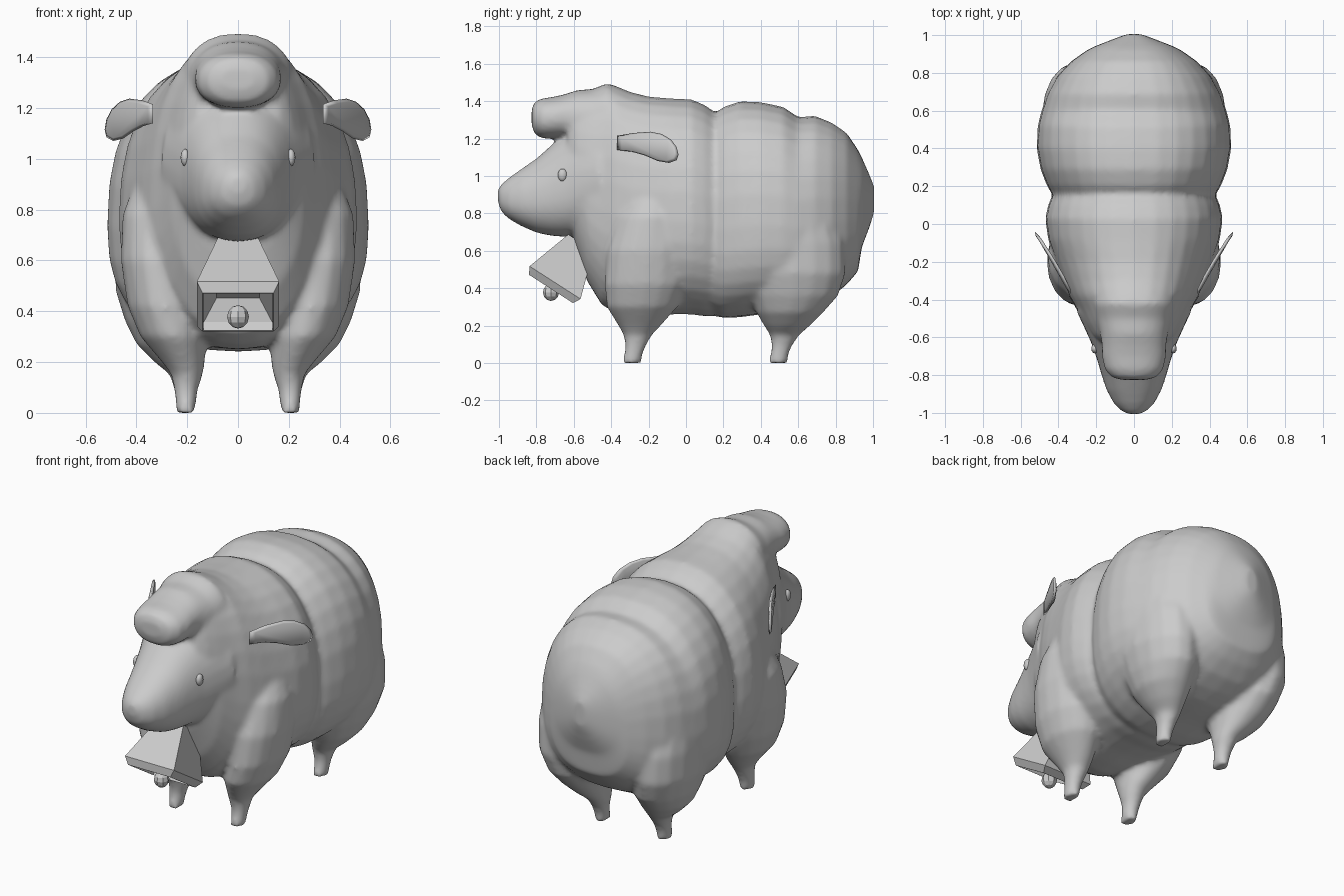
import bpy, bmesh, math
from mathutils import Vector

wool = bpy.data.materials.new("soft_grey")
wool.diffuse_color = (0.6, 0.6, 0.6, 1)


def finish(name, bm, smooth=True):
    bmesh.ops.recalc_face_normals(bm, faces=bm.faces)
    me = bpy.data.meshes.new(name)
    bm.to_mesh(me)
    bm.free()
    me.materials.append(wool)
    ob = bpy.data.objects.new(name, me)
    bpy.context.collection.objects.link(ob)
    for p in me.polygons:
        p.use_smooth = smooth
    return ob


def add_rings(bm, rings):
    """Bridge a list of equal point rings into one closed surface."""
    vs = [[bm.verts.new(p) for p in r] for r in rings]
    n = len(vs[0])
    for a, b in zip(vs, vs[1:]):
        for i in range(n):
            j = (i + 1) % n
            bm.faces.new((a[i], a[j], b[j], b[i]))
    bm.faces.new(vs[0])
    bm.faces.new(vs[-1])


def skin(name, rings, smooth=True):
    bm = bmesh.new()
    add_rings(bm, rings)
    return finish(name, bm, smooth)


def power(v, e):
    return math.copysign(abs(v) ** e, v)


def ring_y(y, zb, zt, hw, mid=0.45, top=0.9, low=0.9, n=32):
    """Egg shaped ring across the body at depth y; lower exponents are boxier."""
    zc = zb + mid * (zt - zb)
    pts = []
    for i in range(n):
        a = 2 * math.pi * i / n
        e = top if i < n / 2 else low
        c, s = power(math.cos(a), e), power(math.sin(a), e)
        pts.append((hw * c, y, zc + s * ((zt - zc) if s > 0 else (zc - zb))))
    return pts


def ball(name, loc, size, seg=16, rings=10, smooth=True):
    bm = bmesh.new()
    bmesh.ops.create_uvsphere(bm, u_segments=seg, v_segments=rings, radius=1)
    for v in bm.verts:
        v.co = Vector([a * b for a, b in zip(v.co, size)]) + Vector(loc)
    return finish(name, bm, smooth)


# Front fleece: y, bottom, top, half width
front = [(-0.63, 0.80, 1.36, 0.18), (-0.59, 0.62, 1.42, 0.225), (-0.53, 0.44, 1.45, 0.265),
         (-0.45, 0.31, 1.475, 0.305), (-0.38, 0.27, 1.485, 0.345), (-0.30, 0.25, 1.45, 0.38),
         (-0.20, 0.25, 1.425, 0.415), (-0.08, 0.26, 1.415, 0.455), (0.03, 0.26, 1.41, 0.470),
         (0.10, 0.25, 1.38, 0.455), (0.17, 0.25, 1.33, 0.425), (0.23, 0.30, 1.25, 0.38)]

# Rear fleece, bulging above the rump
rear = [(0.10, 0.34, 1.22, 0.36), (0.14, 0.26, 1.32, 0.42), (0.20, 0.24, 1.37, 0.46),
        (0.29, 0.245, 1.40, 0.495), (0.40, 0.26, 1.395, 0.515), (0.52, 0.27, 1.37, 0.51),
        (0.60, 0.28, 1.315, 0.49), (0.69, 0.31, 1.322, 0.46), (0.78, 0.355, 1.285, 0.41),
        (0.86, 0.42, 1.23, 0.335), (0.92, 0.49, 1.14, 0.25), (0.94, 0.62, 1.10, 0.21),
        (0.975, 0.71, 1.02, 0.12), (1.005, 0.80, 0.95, 0.04)]

# Wool cap running into the forelock
cap = [(-0.825, 1.27, 1.36, 0.07), (-0.81, 1.225, 1.395, 0.12), (-0.77, 1.20, 1.415, 0.155),
       (-0.70, 1.20, 1.425, 0.170), (-0.64, 1.2, 1.44, 0.170), (-0.58, 1.15, 1.46, 0.18),
       (-0.50, 1.12, 1.465, 0.20), (-0.42, 1.1, 1.497, 0.22), (-0.30, 1.1, 1.45, 0.21)]

# Head tapering to the muzzle
head = [(-1.006, 0.86, 0.93, 0.03), (-0.988, 0.81, 0.955, 0.07), (-0.95, 0.772, 0.988, 0.107),
        (-0.88, 0.732, 1.038, 0.145), (-0.80, 0.697, 1.093, 0.172), (-0.72, 0.680, 1.165, 0.195),
        (-0.64, 0.674, 1.23, 0.222), (-0.56, 0.69, 1.27, 0.258), (-0.46, 0.74, 1.28, 0.305)]

# Legs: z, centre x, centre y, half x, half y
fore = [(0.0, .205, -.292, .038, .054), (.04, .205, -.283, .040, .050), (.09, .205, -.270, .047, .055),
        (.15, .20, -.258, .062, .077), (.20, .215, -.248, .085, .115), (.30, .255, -.235, .130, .190),
        (.42, .290, -.215, .145, .222), (.60, .310, -.20, .152, .225), (.78, .305, -.18, .150, .19),
        (.95, .28, -.16, .11, .10)]
hind = [(0.0, .205, .490, .038, .055), (.04, .205, .498, .040, .050), (.09, .205, .512, .047, .054),
        (.15, .205, .527, .062, .080), (.20, .235, .540, .095, .125), (.27, .265, .555, .135, .18),
        (.36, .285, .575, .160, .24), (.48, .310, .58, .172, .275), (.64, .315, .575, .172, .275),
        (.80, .31, .56, .17, .24), (.95, .28, .55, .12, .15)]


def leg_rings(rows, side):
    return [[(side * (xc + hx * math.cos(a)), yc + hy * math.sin(a), z)
             for a in [2 * math.pi * i / 16 for i in range(16)]] for z, xc, yc, hx, hy in rows]


# Fleece, head and legs fused into one soft surface
bm = bmesh.new()
add_rings(bm, [ring_y(*s, mid=0.43, top=0.86, low=0.9) for s in front])
add_rings(bm, [ring_y(*s, mid=0.42, top=0.84, low=0.8) for s in rear])
add_rings(bm, [ring_y(*s, mid=0.5) for s in cap])
add_rings(bm, [ring_y(*s, mid=0.46) for s in head])
for side in (1, -1):
    add_rings(bm, leg_rings(fore, side))
    add_rings(bm, leg_rings(hind, side))
body = finish("sheep_body", bm)
mod = body.modifiers.new("fuse", 'REMESH')
mod.mode = 'VOXEL'
mod.voxel_size = 0.015
mod.use_smooth_shade = True
mod = body.modifiers.new("soften", 'SMOOTH')
mod.factor = 0.5
mod.iterations = 9

# Ear outline in side projection (y, z)
ear = [(-0.37, 1.14), (-0.37, 1.215), (-0.28, 1.23), (-0.19, 1.237), (-0.13, 1.225), (-0.08, 1.195),
       (-0.05, 1.155), (-0.04, 1.115), (-0.05, 1.085), (-0.09, 1.07), (-0.15, 1.08), (-0.22, 1.11),
       (-0.29, 1.13)]


def make_ear(name, side):
    rings = []
    for scale, off in ((0.85, -0.008), (1.0, 0.0), (0.85, 0.012)):
        ring = []
        for y, z in ear:
            yy, zz = -0.2 + (y + 0.2) * scale, 1.15 + (z - 1.15) * scale
            t = (yy + 0.37) / 0.33
            ring.append((side * (0.335 + 0.19 * max(t, 0) ** 1.2 + off), yy, zz))
        rings.append(ring)
    skin(name, rings)


for side, tag in ((1, "right"), (-1, "left")):
    make_ear("ear_" + tag, side)
    ball("eye_" + tag, (side * 0.208, -0.66, 1.005), (0.018, 0.025, 0.034), 12, 8)

# Tilted hollow square bell
up = Vector((0, 0.54, 0.84)).normalized()
across = Vector((0, 0.84, -0.54)).normalized()
rim = Vector((0, -0.70, 0.43))
rings = []
for h, w in ((0.255, 0.08), (0.0, 0.162), (-0.04, 0.14), (-0.04, 0.135), (0.0, 0.135), (0.08, 0.085)):
    rings.append([rim + up * h + Vector((sx * w, 0, 0)) + across * (sy * w)
                  for sx, sy in ((-1, -1), (1, -1), (1, 1), (-1, 1))])
skin("bell", rings, smooth=False)
ball("bell_clapper", (0, -0.722, 0.378), (0.043, 0.043, 0.046), 8, 6, smooth=False)
